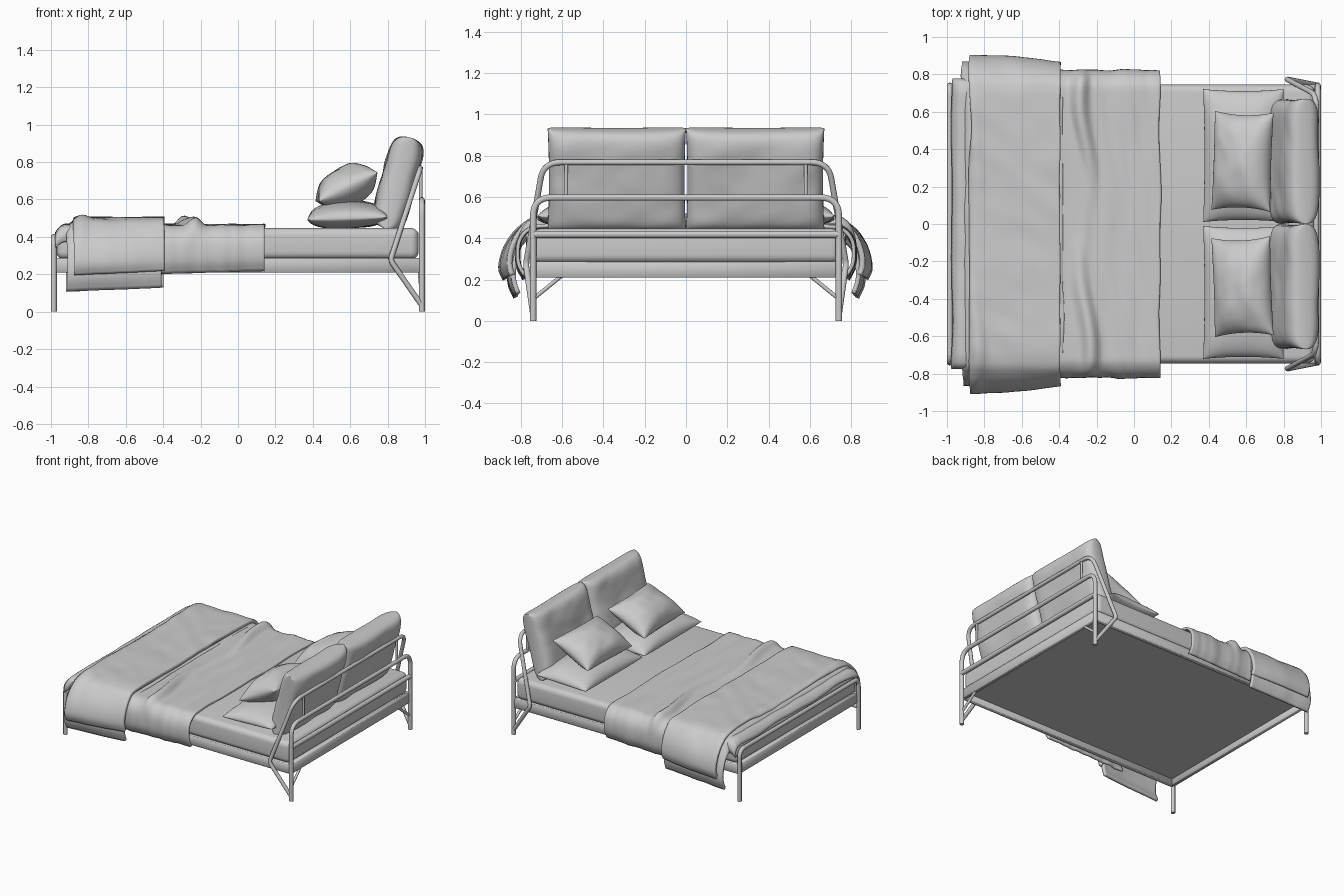
import bpy, bmesh, math
from mathutils import Vector, noise

if "Cube" in bpy.data.objects:
    bpy.data.objects.remove(bpy.data.objects["Cube"])


def finish(name, bm, angle=50):
    bmesh.ops.recalc_face_normals(bm, faces=bm.faces)
    me = bpy.data.meshes.new(name)
    bm.to_mesh(me)
    bm.free()
    ob = bpy.data.objects.new(name, me)
    bpy.context.collection.objects.link(ob)
    smooth(ob, angle)
    return ob


def smooth(ob, angle=50):
    bpy.ops.object.select_all(action='DESELECT')
    ob.select_set(True)
    bpy.context.view_layer.objects.active = ob
    bpy.ops.object.shade_smooth_by_angle(angle=math.radians(angle))


def box(name, lo, hi, bevel=0.0, segs=1):
    bm = bmesh.new()
    bmesh.ops.create_cube(bm, size=1)
    for v in bm.verts:
        v.co = [(a + b) / 2 + c * (b - a) for a, b, c in zip(lo, hi, v.co)]
    if bevel:
        bmesh.ops.bevel(bm, geom=bm.edges[:], offset=bevel, segments=segs,
                        profile=0.5, affect='EDGES')
    return finish(name, bm)


def fillet(pts, radii):
    pts = [Vector(p) for p in pts]
    out = [pts[0]]
    for a, b, c, r in zip(pts, pts[1:], pts[2:], radii):
        d = min(r, (a - b).length * .45, (c - b).length * .45)
        p, q = b + (a - b).normalized() * d, b + (c - b).normalized() * d
        for i in range(9):
            t = i / 8
            out.append(p * (1 - t) ** 2 + b * 2 * t * (1 - t) + q * t * t)
    return out + [pts[-1]]


def tube(name, pts, rad=0.016, corners=()):
    cu = bpy.data.curves.new(name, 'CURVE')
    cu.dimensions = '3D'
    cu.bevel_depth, cu.bevel_resolution, cu.use_fill_caps = rad, 3, True
    pts = fillet(pts, corners)
    sp = cu.splines.new('POLY')
    sp.points.add(len(pts) - 1)
    for s, p in zip(sp.points, pts):
        s.co = (*p, 1)
    ob = bpy.data.objects.new(name, cu)
    bpy.context.collection.objects.link(ob)
    bpy.ops.object.select_all(action='DESELECT')
    ob.select_set(True)
    bpy.context.view_layer.objects.active = ob
    bpy.ops.object.convert(target='MESH')
    smooth(bpy.context.object)


def hoop(name, half, corners, rad=0.016):
    tube(name, half + [(x, -y, z) for x, y, z in reversed(half)], rad,
         corners + corners[::-1])


def pillow(name, loc, size, tilt, p=2.5, q=0.5, pinch=0.06, under=1.0, turn=0, seed=0):
    n = 36
    bm = bmesh.new()
    lx, ly, t = size
    for side in (1, -under):
        sheet = []
        for i in range(n + 1):
            for j in range(n + 1):
                u = math.sin(math.pi * (i / n - .5))
                v = math.sin(math.pi * (j / n - .5))
                h = max(0, (1 - abs(u) ** p) * (1 - abs(v) ** p)) ** q
                w = noise.noise((u * 1.3 + seed, v * 1.3, side)) * .2
                w += noise.noise((u * 3, v * 3 + seed, side)) * .07
                sheet.append(bm.verts.new((u * lx / 2 * (1 - pinch * (1 - v * v)),
                                           v * ly / 2 * (1 - pinch * (1 - u * u)),
                                           side * t / 2 * h * (1 + w * h * (1.6 - h)))))
        for i in range(n):
            for j in range(n):
                k = i * (n + 1) + j
                bm.faces.new([sheet[k], sheet[k + 1], sheet[k + n + 2], sheet[k + n + 1]])
    bmesh.ops.remove_doubles(bm, verts=bm.verts, dist=1e-5)
    ob = finish(name, bm, 80)
    ob.location = loc
    ob.rotation_euler = (0, -math.radians(tilt), math.radians(turn))


def drape(name, x0, x1, half, amp, fx, fy, droop=0.03, ridge=None, thick=0.012,
          taper=0.0, seed=0):
    """Cloth over the mattress: a y-z section swept along x with wrinkles."""
    prof = [Vector(p) for p in half] + [Vector((-y, z)) for y, z in reversed(half[:-1])]
    ext = [prof[0] * 2 - prof[1]] + prof + [prof[-1] * 2 - prof[-2]]
    sec = []
    for a, b, c, d in zip(ext, ext[1:], ext[2:], ext[3:]):
        m = max(4, int((c - b).length / .022))
        for i in range(m):
            t = i / m
            sec.append(.5 * (2 * b + (c - a) * t + (2 * a - 5 * b + 4 * c - d) * t * t
                             + (3 * b - a - 3 * c + d) * t ** 3))
    sec.append(prof[-1])
    nx = max(10, int((x1 - x0) / .012))
    bm = bmesh.new()
    rows = []
    for i in range(nx + 1):
        s = i / nx
        row = []
        for k, c in enumerate(sec):
            tan = (sec[min(k + 1, len(sec) - 1)] - sec[max(k - 1, 0)]).normalized()
            nrm = Vector((tan.y, -tan.x))
            if nrm.dot(c - Vector((0, .2))) < 0:
                nrm.negate()
            x = x0 + s * (x1 - x0) + .012 * noise.noise((c.x * 3, seed, s))
            w = .5 + .5 * noise.noise((x * fx + seed, c.x * fy, c.y * 3))
            w += .4 * noise.noise((x * fx * 2 + c.x * 3, c.x * fy * 2, seed))
            p = c + nrm * amp * max(0, w)
            over = max(0, abs(p.x) - .77)
            p.x -= math.copysign(over * taper * s * s, p.x)
            top = min(1, max(0, (c.y - .3) / .12))
            if ridge:
                p.y += top * ridge[1] * (.55 + .45 * math.cos(c.x * 5 + 3)) * math.exp(
                    -((x - ridge[0] - .03 * math.sin(c.x * 7)) / .035) ** 2)
            p.y -= top * droop * max(0, 1 - (x - x0) / .05) ** 2
            p.y += (1 - top) * .02 * (s - .5)
            row.append(bm.verts.new((x, p.x, p.y)))
        rows.append(row)
    for a, b in zip(rows, rows[1:]):
        for k in range(len(sec) - 1):
            bm.faces.new((a[k], a[k + 1], b[k + 1], b[k]))
    ob = finish(name, bm, 60)
    mod = ob.modifiers.new('cloth', 'SOLIDIFY')
    mod.thickness, mod.offset = thick, 0


# Bed base: rails and slat panel
for s, n in ((-1, 'front'), (1, 'back')):
    ys = sorted((s * .715, s * .747))
    box(n + '_side_rail', (-.975, ys[0], .21), (.975, ys[1], .287), .003)
box('foot_rail', (-.985, -.725, .21), (-.955, .725, .287), .003)
box('head_rail', (.955, -.725, .21), (.985, .725, .287), .003)
box('base_panel', (-.96, -.72, .258), (.96, .72, .285))

# Mattress
box('mattress', (-.97, -.745, .28), (.965, .745, .447), .04, 5)

# Tubular frame
hoop('foot_hoop', [(-.985, .74, 0), (-.985, .74, .4)], [.06])
hoop('head_low_hoop', [(.983, .74, 0), (.983, .74, .597)], [.09])
hoop('head_high_hoop', [(.978, .742, .04), (.815, .775, .275), (.975, .69, .768)],
     [.025, .085], .0145)
tube('head_cross_bar', [(.983, -.74, .419), (.983, .74, .419)], .018)
for s, n in ((-1, 'front'), (1, 'back')):
    tube(n + '_leg_brace', [(.98, s * .735, .11), (.97, s * .6, .22)], .01)
    tube(n + '_head_upright', [(.977, s * .58, .6), (.977, s * .58, .768)], .009)

# Bedding layers, thinnest at the bottom
drape('under_cover', -.97, -.38, [(.755, .38), (.76, .42), (.70, .455), (.35, .457), (0, .457)],
      .01, 5, 3, droop=.04, seed=3)
drape('blanket', -.55, .14, [(.775, .215), (.805, .28), (.80, .38), (.752, .438), (.66, .449),
                             (.3, .450), (0, .450)],
      .014, 9, 1.6, droop=0, ridge=(-.26, .045), thick=.018, seed=7)
drape('throw_lower_layer', -.915, -.405, [(.82, .125), (.85, .2), (.835, .31), (.785, .41),
                                          (.70, .467), (.35, .469), (0, .469)],
      .012, 4, 3, droop=.04, thick=.022, taper=.25, seed=11)
drape('throw_upper_layer', -.875, -.395, [(.865, .215), (.885, .27), (.86, .36), (.79, .442),
                                          (.69, .48), (.35, .483), (0, .483)],
      .014, 4, 3.5, droop=.015, ridge=(-.86, .015), thick=.026, taper=.3, seed=17)

# Pillows and back cushions
for s, n in ((-1, 'front'), (1, 'back')):
    pillow(n + '_sleeping_pillow', (.585, s * .366, .498), (.43, .71, .185), 2,
           p=2.8, pinch=.03, under=.55, seed=2 + s)
    pillow(n + '_throw_pillow', (.58, s * .335, .668), (.35, .53, .21), 26,
           p=2.5, q=.55, pinch=.07, turn=-2 * s, seed=6 + s)
    pillow(n + '_back_cushion', (.855, s * .335, .688), (.505, .67, .185), 75,
           p=7, q=.34, pinch=.02, seed=10 + s)
